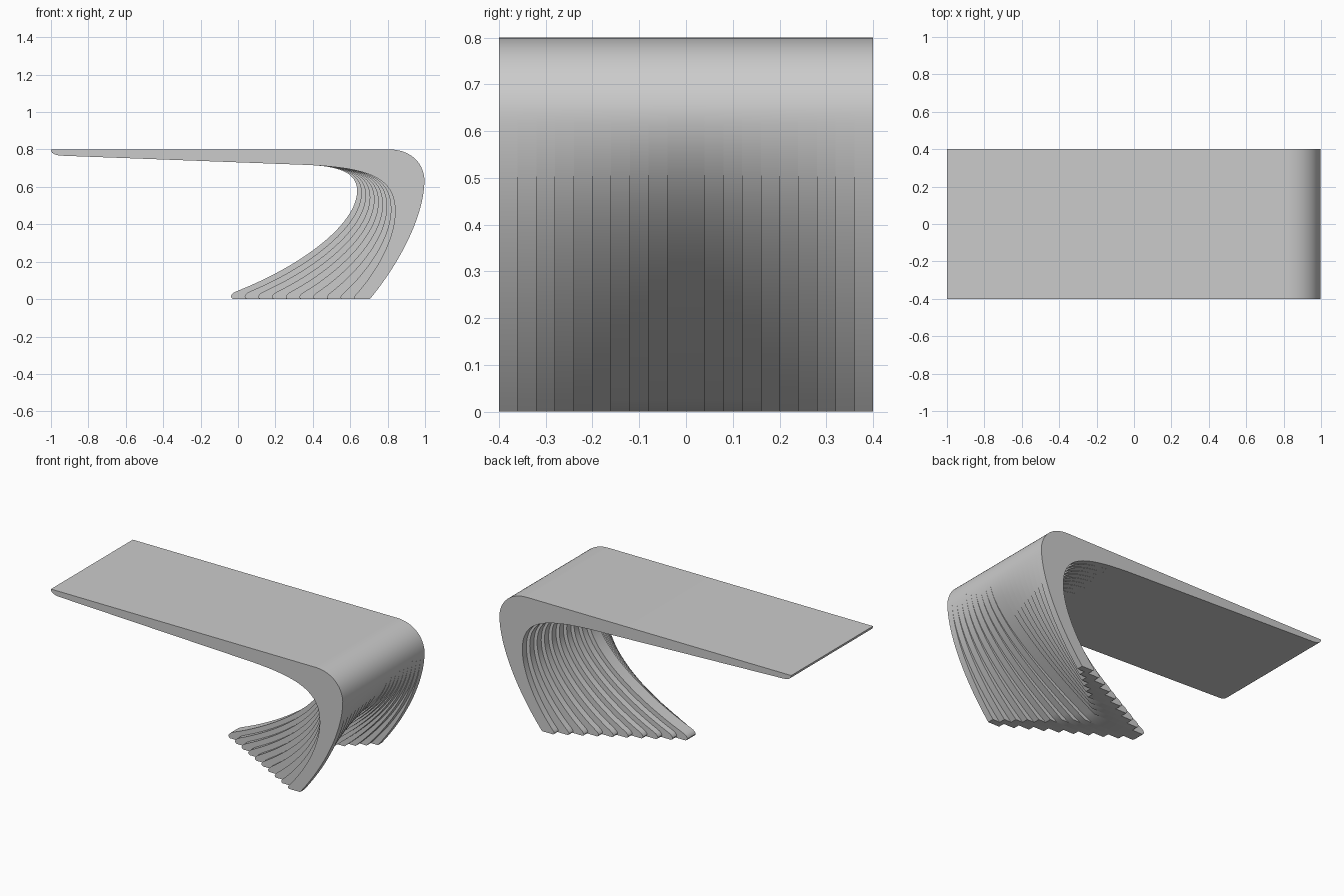
import bpy, bmesh
from mathutils import Vector
from mathutils.geometry import interpolate_bezier

cube = bpy.data.objects.get("Cube")
if cube:
    bpy.data.objects.remove(cube, do_unlink=True)

SLATS = 20
WIDTH = 0.8
STEP = WIDTH / SLATS


def mix(middle, edge, t):
    """Blend point lists of the middle slat and the edge slat."""
    return [Vector((*a, 0)).lerp(Vector((*b, 0)), t) for a, b in zip(middle, edge)]


def curve(middle, edge, t, count):
    return list(interpolate_bezier(*mix(middle, edge, t), count))


def profile(t):
    """Closed side outline of one slat; t is 0 in the middle and 1 at the edge."""
    shoulder = [(0.81, 0.8), (0.91, 0.8), (0.99, 0.74), (0.997, 0.64)]
    pts = curve(shoulder, shoulder, t, 17)
    # outer side of the leg, down to the heel
    pts += curve([(0.997, 0.64), (0.997, 0.45), (0.68, 0.22), (0.27, 0)],
                 [(0.997, 0.64), (0.997, 0.45), (0.87, 0.2), (0.705, 0)], t, 25)[1:]
    # rounded toe
    pts += curve([(-0.025, 0), (-0.045, 0.005), (-0.045, 0.03), (0, 0.045)],
                 [(0.63, 0), (0.615, 0.005), (0.62, 0.015), (0.64, 0.035)], t, 6)
    # inner side of the leg, up to the underside of the deck
    pts += curve([(0, 0.045), (0.34, 0.18), (0.637, 0.4), (0.637, 0.58)],
                 [(0.64, 0.035), (0.74, 0.15), (0.84, 0.32), (0.84, 0.47)], t, 25)[1:]
    pts += curve([(0.637, 0.58), (0.637, 0.68), (0.53, 0.71), (0.38, 0.717)],
                 [(0.84, 0.47), (0.84, 0.65), (0.7, 0.7), (0.38, 0.717)], t, 17)[1:]
    # tapered deck tip
    tip = [(-0.95, 0.767), (-0.985, 0.77), (-1, 0.782), (-1, 0.8)]
    return pts + curve(tip, tip, t, 6)


def add_face(bm, corners):
    """Add a face, dropping corners that coincide."""
    kept = [c for i, c in enumerate(corners) if (c - corners[i - 1]).length > 1e-6]
    if len(kept) > 2:
        bm.faces.new([bm.verts.new(c) for c in kept])


def at(points, y):
    return [Vector((p.x, y, p.y)) for p in points]


# one outline per slat, fanning out from the middle to both edges
half = SLATS // 2
outlines = []
for i in range(SLATS):
    rank = half - 1 - i if i < half else i - half
    outlines.append(profile(rank / (half - 1)))
n = len(outlines[0])

bm = bmesh.new()
for i, outline in enumerate(outlines):
    y = -WIDTH / 2 + i * STEP
    a, b = at(outline, y), at(outline, y + STEP)
    # skin of the slat
    for j in range(n):
        add_face(bm, [a[j - 1], a[j], b[j], b[j - 1]])
    # exposed step towards the next slat
    if i < SLATS - 1:
        c = at(outlines[i + 1], y + STEP)
        for j in range(n):
            if max(b[j].z, b[j - 1].z) > 1e-6:
                add_face(bm, [b[j - 1], b[j], c[j], c[j - 1]])
# flat side faces
add_face(bm, at(outlines[0], -WIDTH / 2))
add_face(bm, at(outlines[-1], WIDTH / 2))
bmesh.ops.remove_doubles(bm, verts=bm.verts, dist=1e-5)
bmesh.ops.recalc_face_normals(bm, faces=bm.faces)

mesh = bpy.data.meshes.new("slatted_table")
bm.to_mesh(mesh)
bm.free()
table = bpy.data.objects.new("slatted_table", mesh)
bpy.context.collection.objects.link(table)

# plain grey
grey = bpy.data.materials.new("light_grey")
grey.use_nodes = True
color = (0.6, 0.6, 0.6, 1)
grey.diffuse_color = color
grey.node_tree.nodes["Principled BSDF"].inputs["Base Color"].default_value = color
mesh.materials.append(grey)

bpy.ops.object.select_all(action="DESELECT")
table.select_set(True)
bpy.context.view_layer.objects.active = table
bpy.ops.object.shade_smooth_by_angle(angle=0.6)
